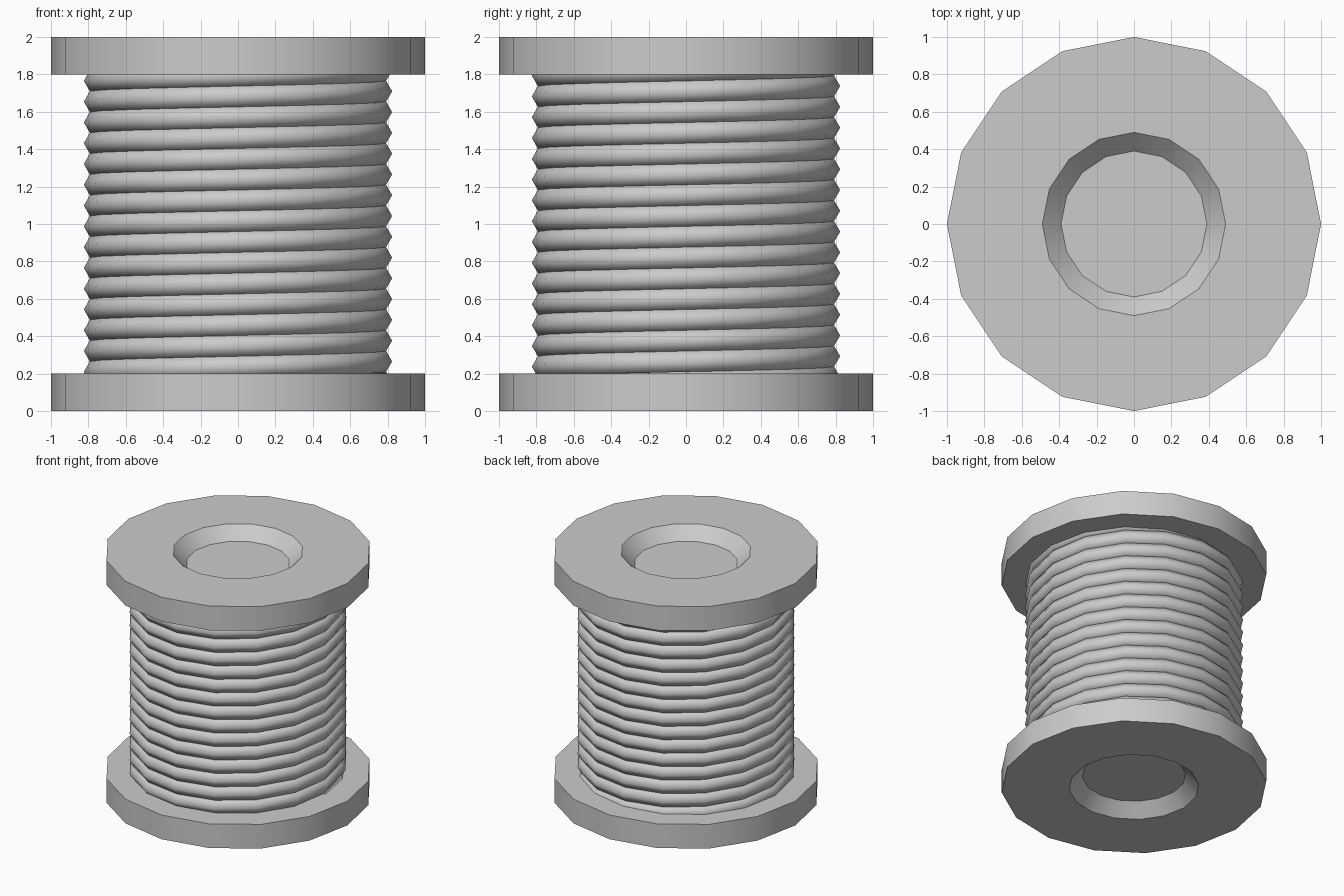
import bpy
import bmesh
from math import cos, sin, tau, radians
from mathutils import Vector

SIDES = 16
PITCH = 1 / 9
THREAD = PITCH / 3 ** 0.5  # hexagon radius that makes neighbouring turns touch

if "Cube" in bpy.data.objects:
    bpy.data.objects.remove(bpy.data.objects["Cube"], do_unlink=True)

grey = bpy.data.materials.new("light_grey")
grey.use_nodes = True
grey.diffuse_color = (0.6, 0.6, 0.6, 1)
grey.node_tree.nodes["Principled BSDF"].inputs["Base Color"].default_value = grey.diffuse_color


def sweep(name, profile, turns=1, rise=0.0, closed=False):
    """Turn an (x, z) profile around the z axis, climbing by rise each turn."""
    bm = bmesh.new()
    verts = [bm.verts.new((x, 0, z)) for x, z in profile]
    edges = [bm.edges.new(pair) for pair in zip(verts, verts[1:])]
    if closed:
        edges.append(bm.edges.new((verts[-1], verts[0])))
    bmesh.ops.spin(bm, geom=verts + edges, cent=(0, 0, 0), axis=(0, 0, 1),
                   dvec=Vector((0, 0, rise / SIDES)), angle=tau * turns,
                   steps=SIDES * turns)
    if not closed:
        bmesh.ops.remove_doubles(bm, verts=bm.verts, dist=1e-4)
    bmesh.ops.recalc_face_normals(bm, faces=bm.faces)
    mesh = bpy.data.meshes.new(name)
    bm.to_mesh(mesh)
    bm.free()
    mesh.materials.append(grey)
    obj = bpy.data.objects.new(name, mesh)
    bpy.context.collection.objects.link(obj)
    bpy.ops.object.select_all(action="DESELECT")
    obj.select_set(True)
    bpy.context.view_layer.objects.active = obj
    if closed:
        bpy.ops.object.shade_smooth()
    else:
        bpy.ops.object.shade_smooth_by_angle(angle=radians(30))
    return obj


# End flanges, each with a bevelled recess on its outer face
flange = [(0, 0.1), (0.39, 0.1), (0.49, 0), (1, 0), (1, 0.2), (0, 0.2)]
sweep("bottom_flange", flange)
sweep("top_flange", [(x, 2 - z) for x, z in flange])

# Core hidden behind the thread
sweep("core", [(0, 0.15), (0.74, 0.15), (0.74, 1.85), (0, 1.85)])

# Thread wound in one rising helix, its ends buried in the flanges
section = [(0.76 + THREAD * cos(tau * i / 6), 0.154 + THREAD * sin(tau * i / 6))
           for i in range(6)]
sweep("wound_thread", section, turns=16, rise=PITCH, closed=True)
